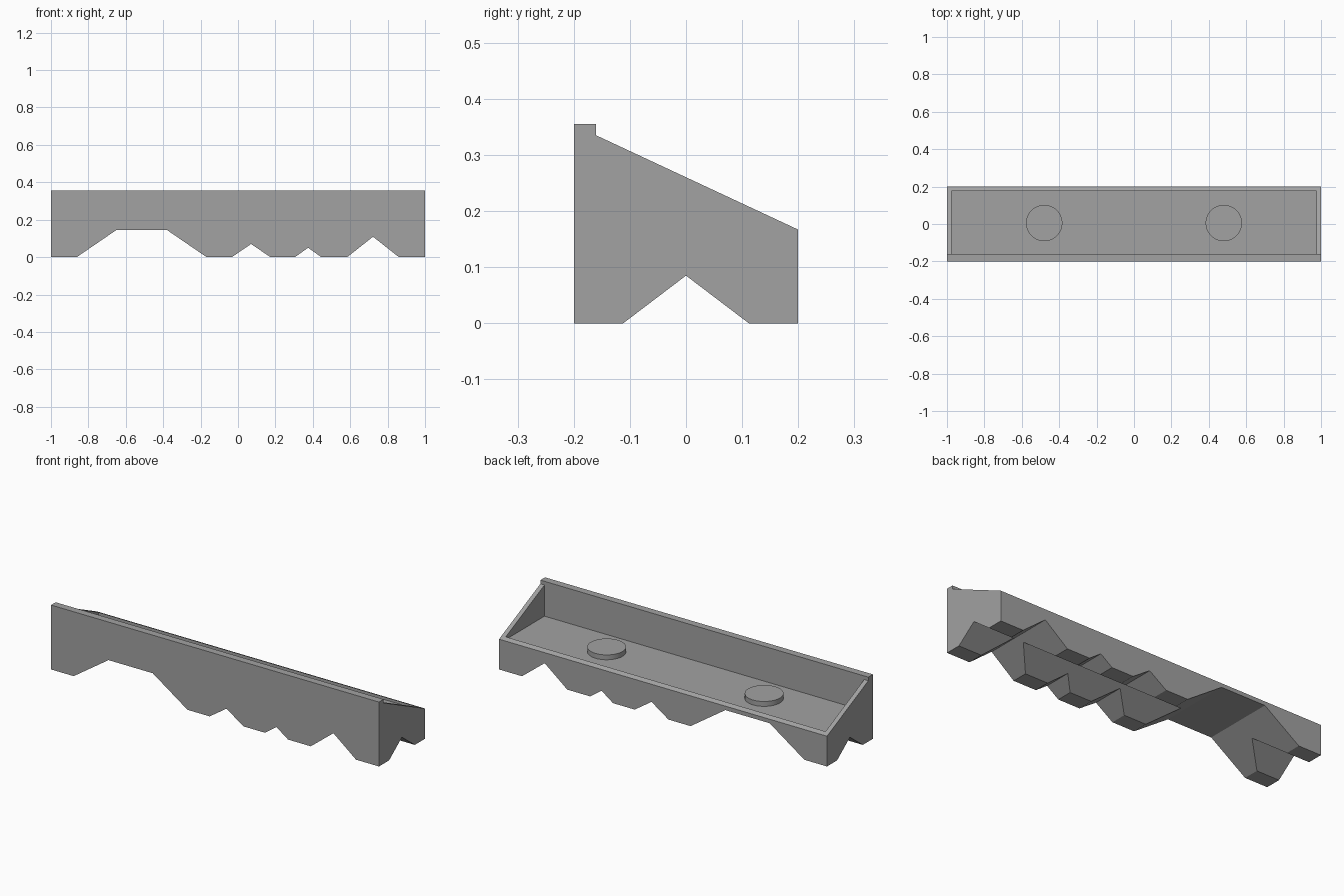
import bpy
import bmesh
from mathutils import Vector

cube = bpy.data.objects.get("Cube")
if cube:
    bpy.data.objects.remove(cube, do_unlink=True)

grey = bpy.data.materials.new("stone grey")
grey.use_nodes = True
colour = (0.36, 0.36, 0.36, 1)
grey.diffuse_color = colour
grey.node_tree.nodes["Principled BSDF"].inputs["Base Color"].default_value = colour


def prism(name, points, axis, start, end):
    """Extrude a profile along x (points are y, z) or y (points are x, z)."""
    bm = bmesh.new()
    place = (lambda a, b: (start, a, b)) if axis == "x" else (lambda a, b: (a, start, b))
    face = bm.faces.new([bm.verts.new(place(a, b)) for a, b in points])
    moved = bmesh.ops.extrude_face_region(bm, geom=[face])["geom"]
    shift = Vector((end - start, 0, 0) if axis == "x" else (0, end - start, 0))
    bmesh.ops.translate(bm, vec=shift, verts=[v for v in moved if isinstance(v, bmesh.types.BMVert)])
    bmesh.ops.recalc_face_normals(bm, faces=bm.faces)
    mesh = bpy.data.meshes.new(name)
    bm.to_mesh(mesh)
    bm.free()
    mesh.materials.append(grey)
    obj = bpy.data.objects.new(name, mesh)
    bpy.context.collection.objects.link(obj)
    return obj


def cut(body, cutter):
    """Subtract a cutter from the body and discard it."""
    cutter.hide_render = True
    mod = body.modifiers.new("cut", "BOOLEAN")
    mod.operation = "DIFFERENCE"
    mod.solver = "EXACT"
    mod.object = cutter
    bpy.context.view_layer.objects.active = body
    bpy.ops.object.modifier_apply(modifier=mod.name)
    bpy.data.objects.remove(cutter, do_unlink=True)


# Solid body with sloping top and raised front lip
body = prism("body", [(-0.2, 0), (0.2, 0), (0.2, 0.167), (-0.16, 0.335),
                      (-0.16, 0.355), (-0.2, 0.355)], "x", -1, 1)

# Level tray sunk into the sloping top
cut(body, prism("tray_cutter", [(-0.16, 0.163), (0.177, 0.163), (0.177, 0.5), (-0.16, 0.5)],
                "x", -0.975, 0.975))

# Notches across the underside: centre, half width, half width of flat top, height
for centre, half, flat, height in [(-0.515, 0.347, 0.135, 0.145), (0.07, 0.103, 0, 0.07),
                                   (0.375, 0.07, 0, 0.05), (0.722, 0.138, 0, 0.109)]:
    drop = 0.05
    wide = half + (half - flat) * drop / height
    top = [(centre + flat, height), (centre - flat, height)] if flat else [(centre, height)]
    cut(body, prism("notch_cutter", [(centre - wide, -drop), (centre + wide, -drop)] + top,
                    "y", -0.3, 0.3))

# Groove running the whole length of the underside
slope = 0.112 / 0.085
wide = 0.112 + 0.05 * slope
cut(body, prism("groove_cutter", [(-wide, -0.05), (wide, -0.05), (0, 0.085)], "x", -1.1, 1.1))

# Round pads on the tray floor
for side, x in (("left", 0.48), ("right", -0.48)):
    bpy.ops.mesh.primitive_cylinder_add(vertices=64, radius=0.097, depth=0.03,
                                        location=(x, 0.005, 0.175))
    pad = bpy.context.object
    pad.name = side + "_pad"
    pad.data.materials.append(grey)
    bpy.ops.object.shade_smooth_by_angle()
